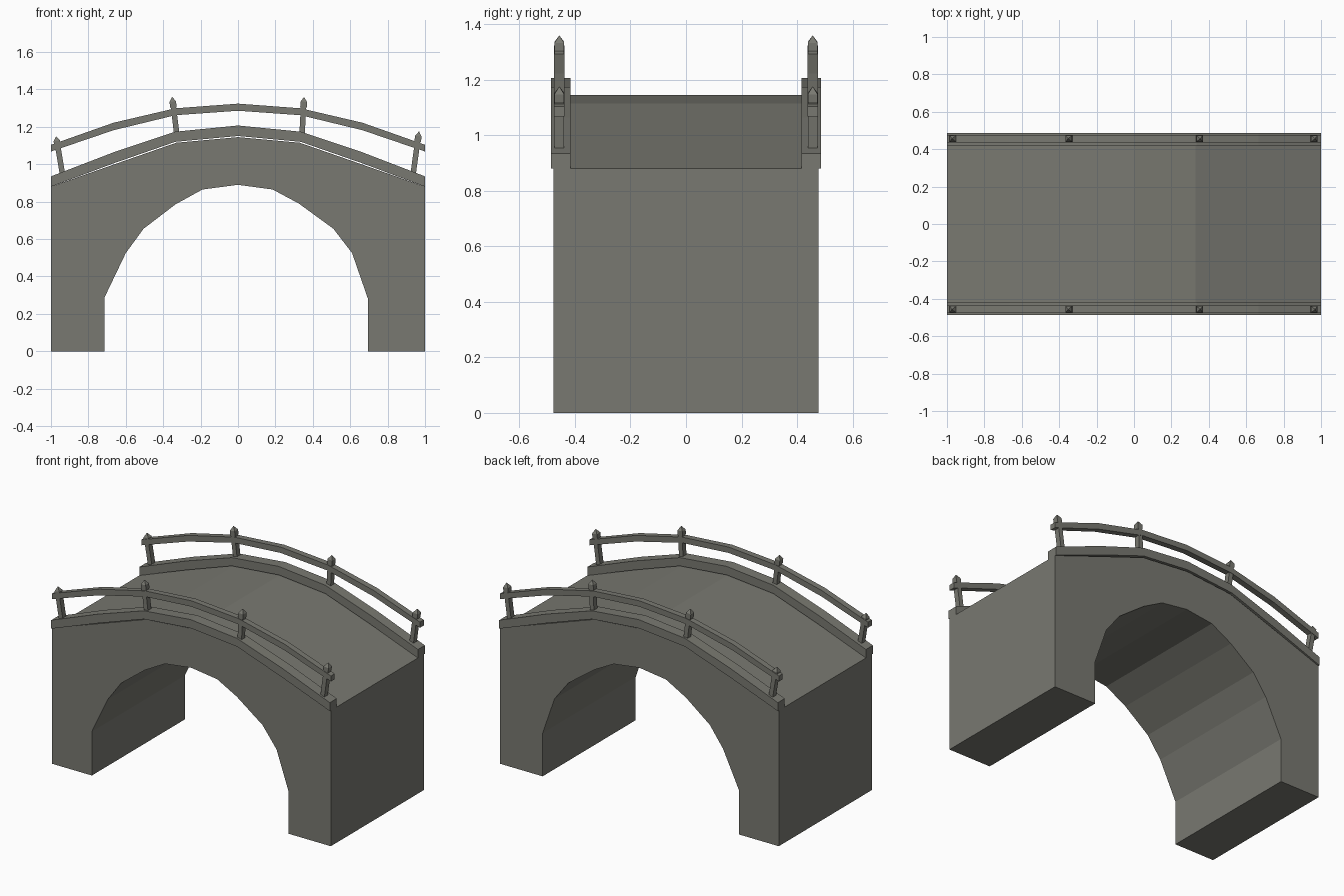
import bpy, bmesh, math
from mathutils import Matrix, Vector

if "Cube" in bpy.data.objects:
    bpy.data.objects.remove(bpy.data.objects["Cube"])

stone = bpy.data.materials.new("weathered grey stone")
stone.diffuse_color = (0.19, 0.19, 0.165, 1)
stone.use_nodes = True
stone.node_tree.nodes["Principled BSDF"].inputs["Base Color"].default_value = stone.diffuse_color


def finish(bm, name):
    bmesh.ops.recalc_face_normals(bm, faces=bm.faces)
    me = bpy.data.meshes.new(name)
    bm.to_mesh(me)
    bm.free()
    me.materials.append(stone)
    ob = bpy.data.objects.new(name, me)
    bpy.context.collection.objects.link(ob)
    return ob


def arch_strip(name, lower, upper, y0, y1):
    """Solid band between two matching (x, z) lines, extruded along y."""
    bm = bmesh.new()
    rings = [[bm.verts.new((x, y, z)) for x, y, z in
              ((a[0], y0, a[1]), (a[0], y1, a[1]), (b[0], y1, b[1]), (b[0], y0, b[1]))]
             for a, b in zip(lower, upper)]
    for r, s in zip(rings, rings[1:]):
        for i in range(4):
            j = (i + 1) % 4
            bm.faces.new((r[i], r[j], s[j], s[i]))
    bm.faces.new(rings[0])
    bm.faces.new(rings[-1])
    return finish(bm, name)


def mirrored(half):
    """Line given from the left end to the crown, mirrored in x."""
    return half + [(-x, z) for x, z in half[-2::-1]]


# Bridge body: outline with the arch opening, extruded across the width
deck = mirrored([(-1, 0.88), (-0.66, 1.0), (-0.33, 1.115), (0, 1.145)])
opening = [(0.695, 0), (0.695, 0.28), (0.61, 0.525), (0.51, 0.655), (0.325, 0.79),
           (0.185, 0.865), (0, 0.89), (-0.19, 0.865), (-0.335, 0.785), (-0.505, 0.655),
           (-0.6, 0.525), (-0.715, 0.285), (-0.715, 0)]
bm = bmesh.new()
outline = [(-1, 0)] + deck + [(1, 0)] + opening
face = bm.faces.new([bm.verts.new((x, -0.477, z)) for x, z in outline])
ext = bmesh.ops.extrude_face_region(bm, geom=[face], use_keep_orig=True)
bmesh.ops.translate(bm, vec=(0, 0.954, 0),
                    verts=[v for v in ext["geom"] if isinstance(v, bmesh.types.BMVert)])
bmesh.ops.triangulate(bm, faces=[f for f in bm.faces if len(f.verts) > 4])
finish(bm, "bridge_body")

# Line pairs for curb and handrail
curb_low = mirrored([(-1, 0.88), (-0.665, 1.005), (-0.335, 1.12), (0, 1.151)])
curb_top = mirrored([(-1, 0.935), (-0.665, 1.064), (-0.335, 1.174), (0, 1.207)])
rail_low = mirrored([(-1, 1.068), (-0.665, 1.182), (-0.335, 1.262), (0, 1.286)])
rail_top = mirrored([(-1, 1.104), (-0.665, 1.222), (-0.335, 1.299), (0, 1.324)])

# Posts: (base x, base z, tip x, tip z), leaning outward
posts = [(-0.938, 0.945, -0.973, 1.15), (-0.326, 1.15, -0.352, 1.36),
         (0.342, 1.15, 0.353, 1.36), (0.936, 0.945, 0.968, 1.176)]


def post(name, y, bx, bz, tx, tz):
    """Square post with a slightly wider head and a pyramid tip."""
    base, tip = Vector((bx, y, bz)), Vector((tx, y, tz))
    axis = tip - base
    length = axis.length
    rot = Matrix.Rotation(math.atan2(axis.x, axis.z), 4, 'Y')
    bm = bmesh.new()
    levels = [(0, 0.0145), (length - 0.06, 0.0145), (length - 0.054, 0.0175),
              (length - 0.026, 0.0175)]
    rings = [[bm.verts.new((sx * w, sy * 0.0175, z))
              for sx, sy in ((-1, -1), (1, -1), (1, 1), (-1, 1))] for z, w in levels]
    for r, s in zip(rings, rings[1:]):
        for i in range(4):
            j = (i + 1) % 4
            bm.faces.new((r[i], r[j], s[j], s[i]))
    top = bm.verts.new((0, 0, length))
    for i in range(4):
        bm.faces.new((rings[-1][i], rings[-1][(i + 1) % 4], top))
    bm.faces.new(rings[0])
    bm.transform(Matrix.Translation(base) @ rot)
    finish(bm, name)


# Both sides: curb, handrail and four posts
for side, s in (("front", -1), ("back", 1)):
    arch_strip(side + "_curb", curb_low, curb_top, s * 0.416, s * 0.487)
    arch_strip(side + "_handrail", rail_low, rail_top, s * 0.437, s * 0.476)
    for n, p in enumerate(posts):
        post(f"{side}_post_{n + 1}", s * 0.4565, *p)
